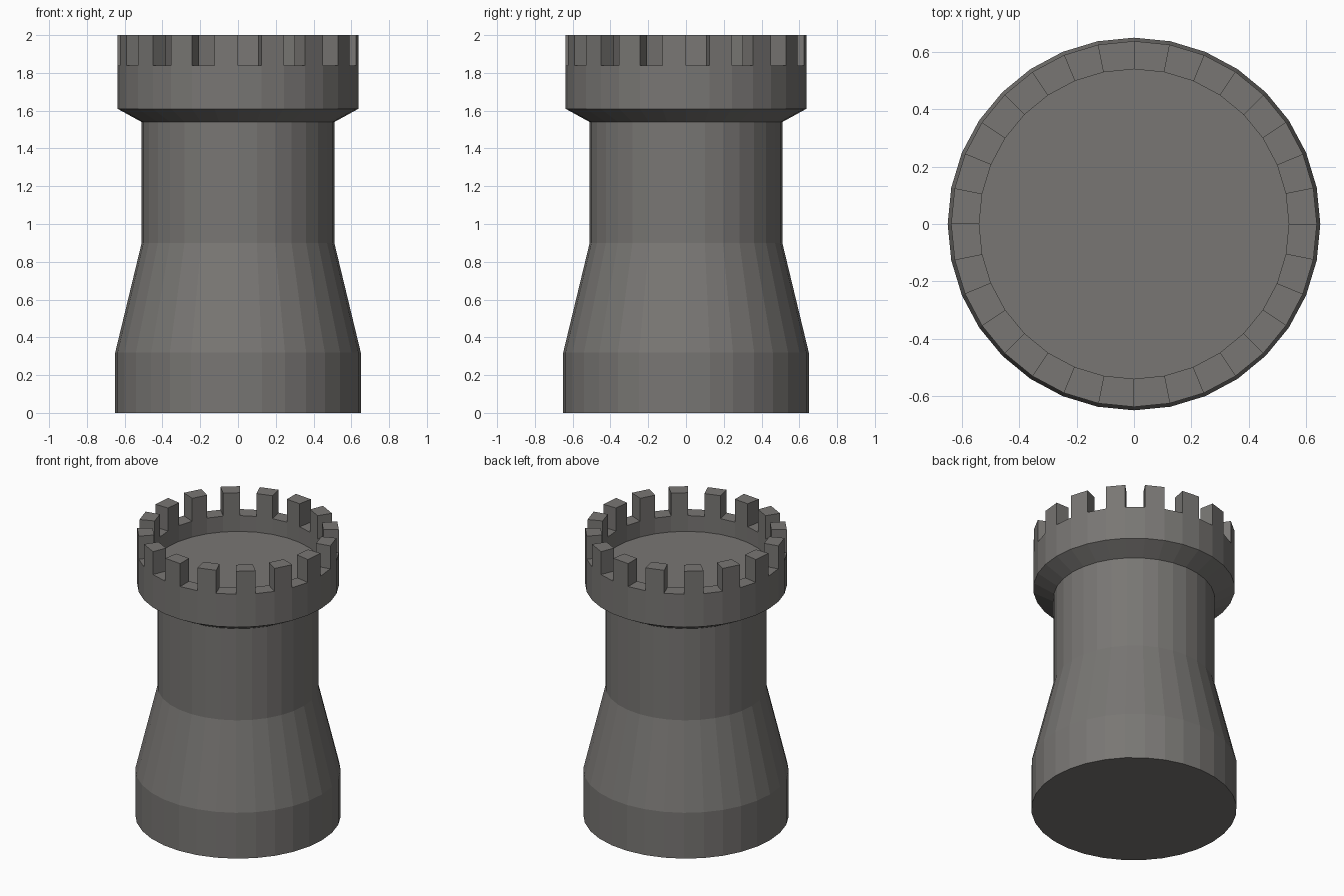
import bpy, bmesh, math

if "Cube" in bpy.data.objects:
    bpy.data.objects.remove(bpy.data.objects["Cube"])

SIDES = 32
stone = bpy.data.materials.new("grey_stone")
stone.diffuse_color = (0.19, 0.183, 0.174, 1)
stone.use_nodes = True
stone.node_tree.nodes["Principled BSDF"].inputs["Base Color"].default_value = stone.diffuse_color

# Outline from the base, up the shaft and collar, over the parapet to the roof floor
profile = [(0.65, 0), (0.65, 0.32), (0.51, 0.9), (0.51, 1.54), (0.638, 1.61),
           (0.638, 1.84), (0.54, 1.84), (0.54, 1.73)]
PARAPET = 5  # profile step that forms the flat top of the wall

bm = bmesh.new()
rings = []
for r, z in profile:
    rings.append([bm.verts.new((r * math.cos(2 * math.pi * i / SIDES),
                                r * math.sin(2 * math.pi * i / SIDES), z))
                  for i in range(SIDES)])

# Tower walls; every second parapet face becomes a battlement
battlements = []
for k in range(len(rings) - 1):
    a, b = rings[k], rings[k + 1]
    for i in range(SIDES):
        j = (i + 1) % SIDES
        face = bm.faces.new((a[i], a[j], b[j], b[i]))
        if k == PARAPET and i % 2 == 1:
            battlements.append(face)

# Underside and sunken roof floor
bm.faces.new(list(reversed(rings[0])))
bm.faces.new(rings[-1])
bm.normal_update()

# Raise the battlements
raised = bmesh.ops.extrude_discrete_faces(bm, faces=battlements)["faces"]
for face in raised:
    for v in face.verts:
        v.co.z = 2.0
bmesh.ops.recalc_face_normals(bm, faces=bm.faces[:])

mesh = bpy.data.meshes.new("round_tower")
bm.to_mesh(mesh)
bm.free()
mesh.materials.append(stone)
tower = bpy.data.objects.new("round_tower", mesh)
bpy.context.collection.objects.link(tower)
